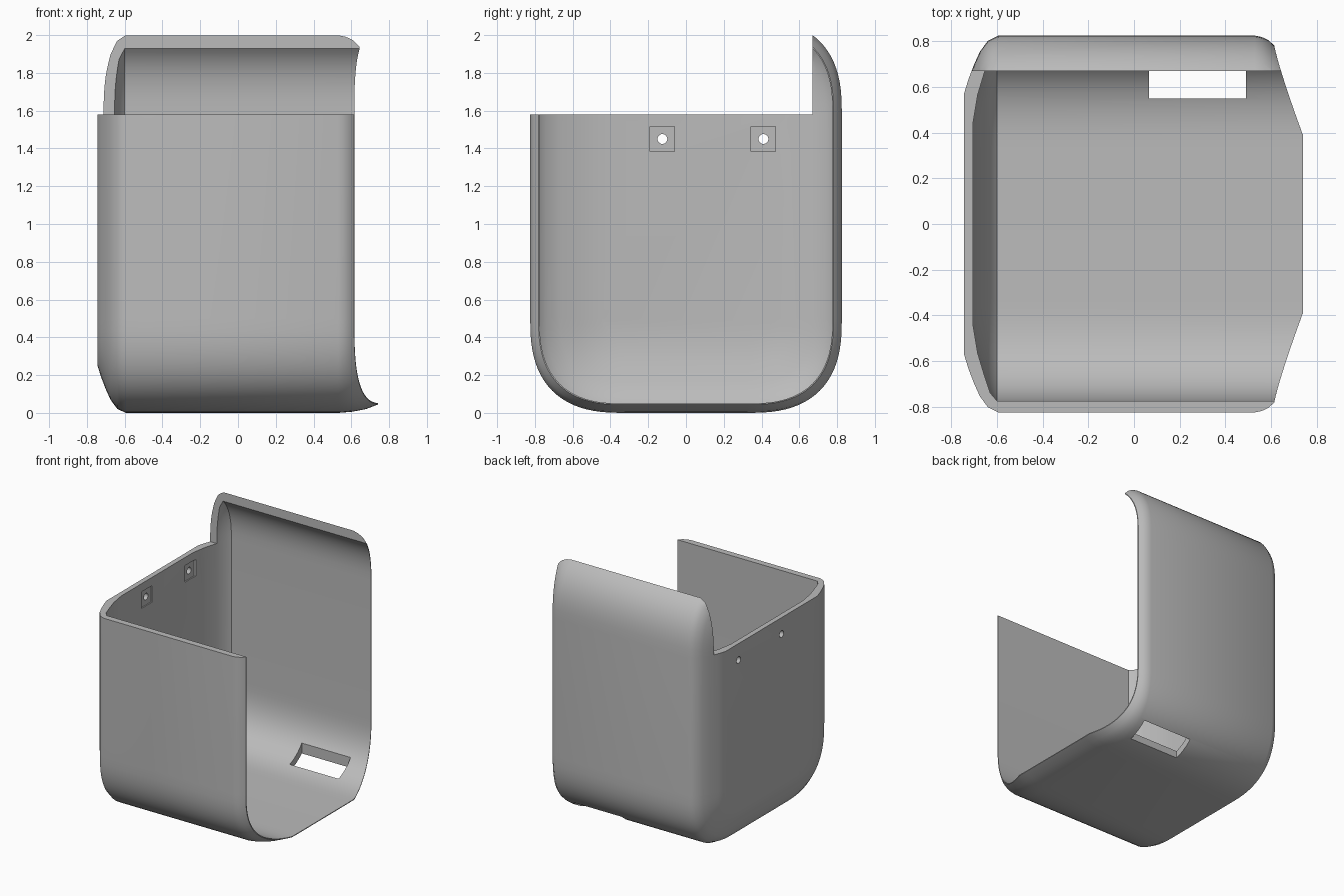
import bpy, bmesh
from math import sin, cos, pi

if "Cube" in bpy.data.objects:
    bpy.data.objects.remove(bpy.data.objects["Cube"])

grey = bpy.data.materials.new("plain grey")
grey.use_nodes = True
grey.diffuse_color = (0.5, 0.5, 0.5, 1)
grey.node_tree.nodes["Principled BSDF"].inputs["Base Color"].default_value = (0.5, 0.5, 0.5, 1)

HALF_W, HALF_H, CORNER, POWER, STEPS, WALL = 0.825, 1.042, 0.5, 2.6, 20, 0.05


def profile(inset):
    """Soft-cornered rectangle in y, z, shrunk by inset."""
    r, pts = CORNER - inset, []
    for sy, sz, flip in ((1, 1, 0), (-1, 1, 1), (-1, -1, 0), (1, -1, 1)):
        for i in range(STEPS + 1):
            k = STEPS - i if flip else i
            t = pi / 2 * k / STEPS
            u = max(cos(t), 0) ** (2 / POWER)
            v = max(sin(t), 0) ** (2 / POWER)
            pts.append((sy * (HALF_W - CORNER + r * u),
                        HALF_H + sz * (HALF_H - CORNER + r * v)))
    return pts


def lip_x(y):
    """Edge of the open side, which reaches out furthest mid-floor."""
    s = min(max((0.78 - abs(y)) / 0.39, 0), 1)
    return 0.615 + 0.125 * s ** 1.15


def make_object(name, bm):
    bmesh.ops.recalc_face_normals(bm, faces=bm.faces)
    mesh = bpy.data.meshes.new(name)
    bm.to_mesh(mesh)
    bm.free()
    mesh.materials.append(grey)
    obj = bpy.data.objects.new(name, mesh)
    bpy.context.collection.objects.link(obj)
    return obj


# Shell: outer skin from the closed side to the lip, then back along the inside
bm = bmesh.new()
rings = []


def add_ring(x, inset, lip=None):
    ring = []
    for y, z in profile(inset):
        px = x if lip is None else x + lip * (lip_x(y) - x)
        ring.append(bm.verts.new((px, y, z)))
    rings.append(ring)


for x, inset in ((-0.745, 0.255), (-0.725, 0.19), (-0.70, 0.125), (-0.675, 0.07),
                 (-0.64, 0.022), (-0.595, 0)):
    add_ring(x, inset)
for lip, inset in ((0, 0), (0.35, 0.006), (0.7, 0.02), (1, 0.044)):
    add_ring(0.53, inset, lip)
add_ring(0.53, WALL, 1)
for x, inset in ((-0.6, 0), (-0.63, 0.035), (-0.655, 0.11), (-0.685, 0.21), (-0.705, 0.33)):
    add_ring(x, WALL + inset)
for a, b in zip(rings, rings[1:]):
    for i in range(len(a)):
        j = (i + 1) % len(a)
        bm.faces.new((a[i], a[j], b[j], b[i]))
bm.faces.new(rings[0])
bm.faces.new(rings[-1])
shell = make_object("shell", bm)


def cut(obj, cutter):
    cutter.hide_render = True
    mod = obj.modifiers.new("cut", "BOOLEAN")
    mod.operation, mod.solver, mod.object = "DIFFERENCE", "EXACT", cutter
    bpy.context.view_layer.objects.active = obj
    bpy.ops.object.modifier_apply(modifier=mod.name)
    bpy.data.objects.remove(cutter)


def box(name, low, high):
    bm = bmesh.new()
    bmesh.ops.create_cube(bm, size=1)
    for v in bm.verts:
        v.co = [high[i] if v.co[i] > 0 else low[i] for i in range(3)]
    return make_object(name, bm)


# Open top, leaving the tall back panel
cut(shell, box("top_cutter", (-2, -2, 1.58), (2, 0.67, 3)))
# Slot through the floor near the back
cut(shell, box("slot_cutter", (0.065, 0.55, -0.2), (0.49, 0.70, 0.4)))
# Screw holes with shallow square recesses on the inside of the closed wall
for y in (-0.125, 0.41):
    cut(shell, box("recess_cutter", (-0.714, y - 0.065, 1.385), (-0.6, y + 0.065, 1.515)))
    bpy.ops.mesh.primitive_cylinder_add(vertices=24, radius=0.026, depth=0.5,
                                        location=(-0.75, y, 1.45), rotation=(0, pi / 2, 0))
    cut(shell, bpy.context.object)

# Smooth skin with crisp cut edges
bpy.ops.object.select_all(action="DESELECT")
shell.select_set(True)
bpy.context.view_layer.objects.active = shell
bpy.ops.object.shade_smooth_by_angle(angle=0.6)
